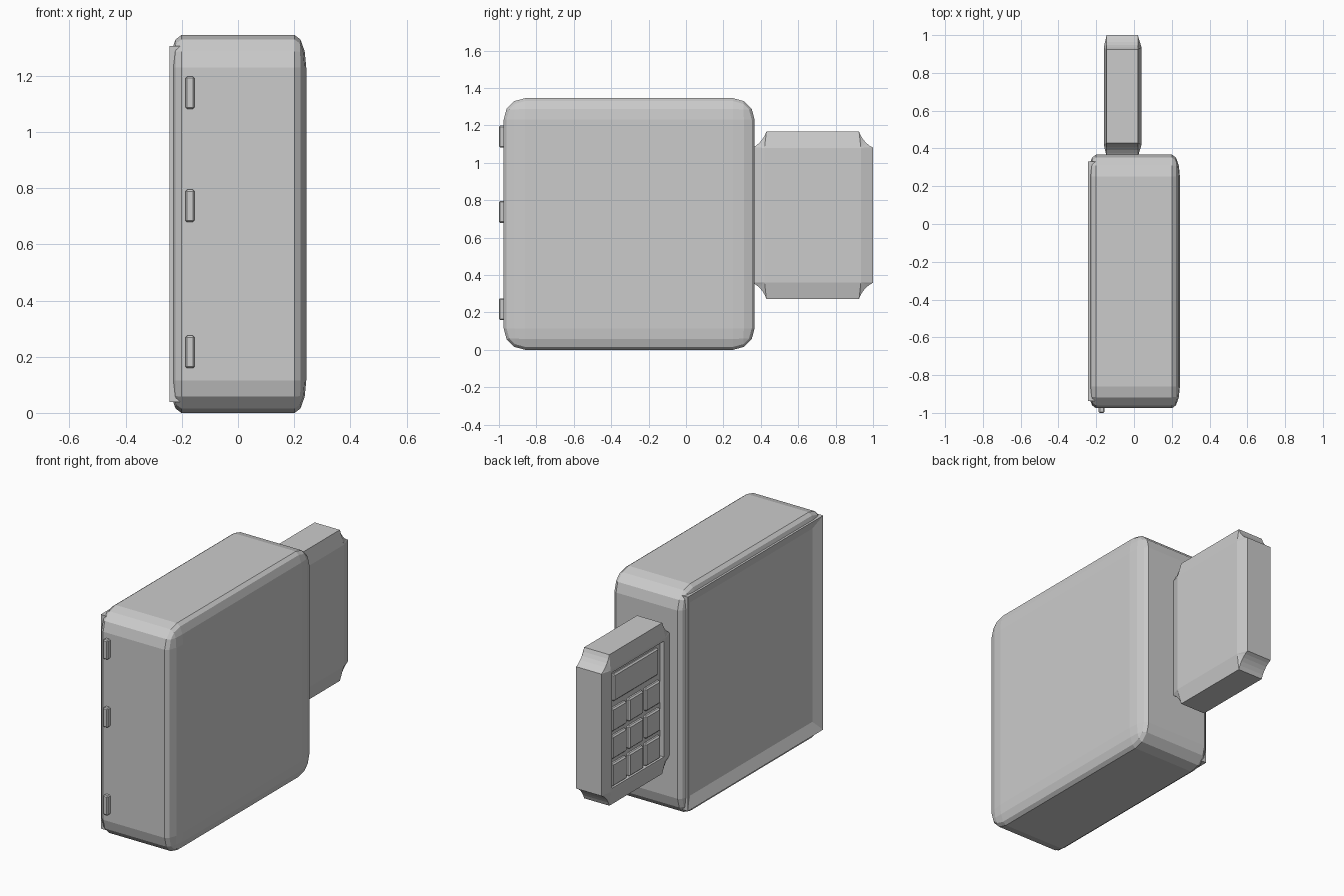
import bpy, bmesh, math
from mathutils import Vector

if "Cube" in bpy.data.objects:
    bpy.data.objects.remove(bpy.data.objects["Cube"])


def finish(name, bm):
    bmesh.ops.recalc_face_normals(bm, faces=bm.faces)
    mesh = bpy.data.meshes.new(name)
    bm.to_mesh(mesh)
    bm.free()
    ob = bpy.data.objects.new(name, mesh)
    bpy.context.collection.objects.link(ob)
    return ob


def box(name, lo, hi, bevel=0.0, segments=1, bevel_scale=(1, 1, 1)):
    """Box between two corners; bevel_scale stretches the bevel per axis."""
    lo, hi, s = Vector(lo), Vector(hi), Vector(bevel_scale)
    bm = bmesh.new()
    bmesh.ops.create_cube(bm, size=1)
    for v in bm.verts:
        v.co = Vector(v.co[i] * (hi[i] - lo[i]) / s[i] for i in range(3))
    if bevel:
        bmesh.ops.bevel(bm, geom=bm.edges[:], offset=bevel, segments=segments,
                        profile=0.5, affect='EDGES')
    for v in bm.verts:
        v.co = Vector(v.co[i] * s[i] + (lo[i] + hi[i]) / 2 for i in range(3))
    return finish(name, bm)


def loft(name, loops):
    """Skin a list of (x, [(y, z), ...]) outlines and cap both ends."""
    bm = bmesh.new()
    rings = [[bm.verts.new((x, y, z)) for y, z in pts] for x, pts in loops]
    n = len(rings[0])
    for a, b in zip(rings, rings[1:]):
        for i in range(n):
            j = (i + 1) % n
            bm.faces.new((a[i], a[j], b[j], b[i]))
    bm.faces.new(rings[0])
    bm.faces.new(rings[-1])
    bmesh.ops.remove_doubles(bm, verts=bm.verts[:], dist=0.0005)
    return finish(name, bm)


def rect(y0, y1, z0, z1, inset=0.0):
    y0, y1, z0, z1 = y0 + inset, y1 - inset, z0 + inset, z1 - inset
    return [(y0, z0), (y1, z0), (y1, z1), (y0, z1)]


def cut(target, cutter):
    mod = target.modifiers.new("recess", 'BOOLEAN')
    mod.operation = 'DIFFERENCE'
    mod.solver = 'EXACT'
    mod.object = cutter
    bpy.context.view_layer.objects.active = target
    bpy.ops.object.modifier_apply(modifier=mod.name)
    bpy.data.objects.remove(cutter)


# Main rounded body, opened on the left side for the square door
body = box("safe_body", (-0.243, -0.975, 0), (0.243, 0.367, 1.345),
           bevel=0.115, segments=3, bevel_scale=(0.36, 1, 1))
DOOR = (-0.938, 0.33, 0.038, 1.307)
cut(body, box("door_cutter", (-0.3, DOOR[0], DOOR[2]), (-0.2, DOOR[1], DOOR[3])))

# Door: sharp square rim sloping in to a shallow recessed panel
loft("door", [(-0.2, rect(*DOOR)), (-0.243, rect(*DOOR)),
              (-0.215, rect(*DOOR, inset=0.062))])

# Hinges on the front edge
for i, z in enumerate((0.217, 0.737, 1.14)):
    box(f"hinge_{i + 1}", (-0.187, -1.0, z - 0.058), (-0.155, -0.96, z + 0.058), 0.006)

# Keypad housing: shallow concave corners, both faces raised in the middle
Y0, Y1, Z0, Z1, R, STEPS = 0.355, 1.0, 0.272, 1.167, 0.075, 5
outline, raised = [], []
corners = [(Y0, Z0, 90), (Y1, Z0, 180), (Y1, Z1, 270), (Y0, Z1, 0)]
for (cy, cz, start), p in zip(corners, rect(0.42, 0.935, 0.36, 1.08)):
    a0, a1 = math.radians(start), math.radians(start - 90)
    for k in range(STEPS + 1):
        t = k / STEPS
        a = a0 + (a1 - a0) * t
        # halfway between a full quarter arc and a straight chamfer
        u = 0.5 * math.cos(a) + 0.5 * ((1 - t) * math.cos(a0) + t * math.cos(a1))
        v = 0.5 * math.sin(a) + 0.5 * ((1 - t) * math.sin(a0) + t * math.sin(a1))
        outline.append((cy + R * u, cz + R * 1.15 * v))
        raised.append(p)
housing = loft("keypad_housing", [(-0.16, raised), (-0.145, outline),
                                  (0.02, outline), (0.04, raised)])
cut(housing, box("keypad_cutter", (-0.25, 0.435, 0.378), (-0.135, 0.922, 1.064)))

# Display and 3 x 3 keys inside the keypad recess
box("display", (-0.15, 0.468, 0.875), (-0.125, 0.888, 1.035), 0.008)
for row in range(3):
    for col in range(3):
        y, z = 0.68 + (col - 1) * 0.158, 0.77 - row * 0.163
        box(f"key_{row * 3 + col + 1}", (-0.153, y - 0.068, z - 0.068),
            (-0.125, y + 0.068, z + 0.068), 0.008)
